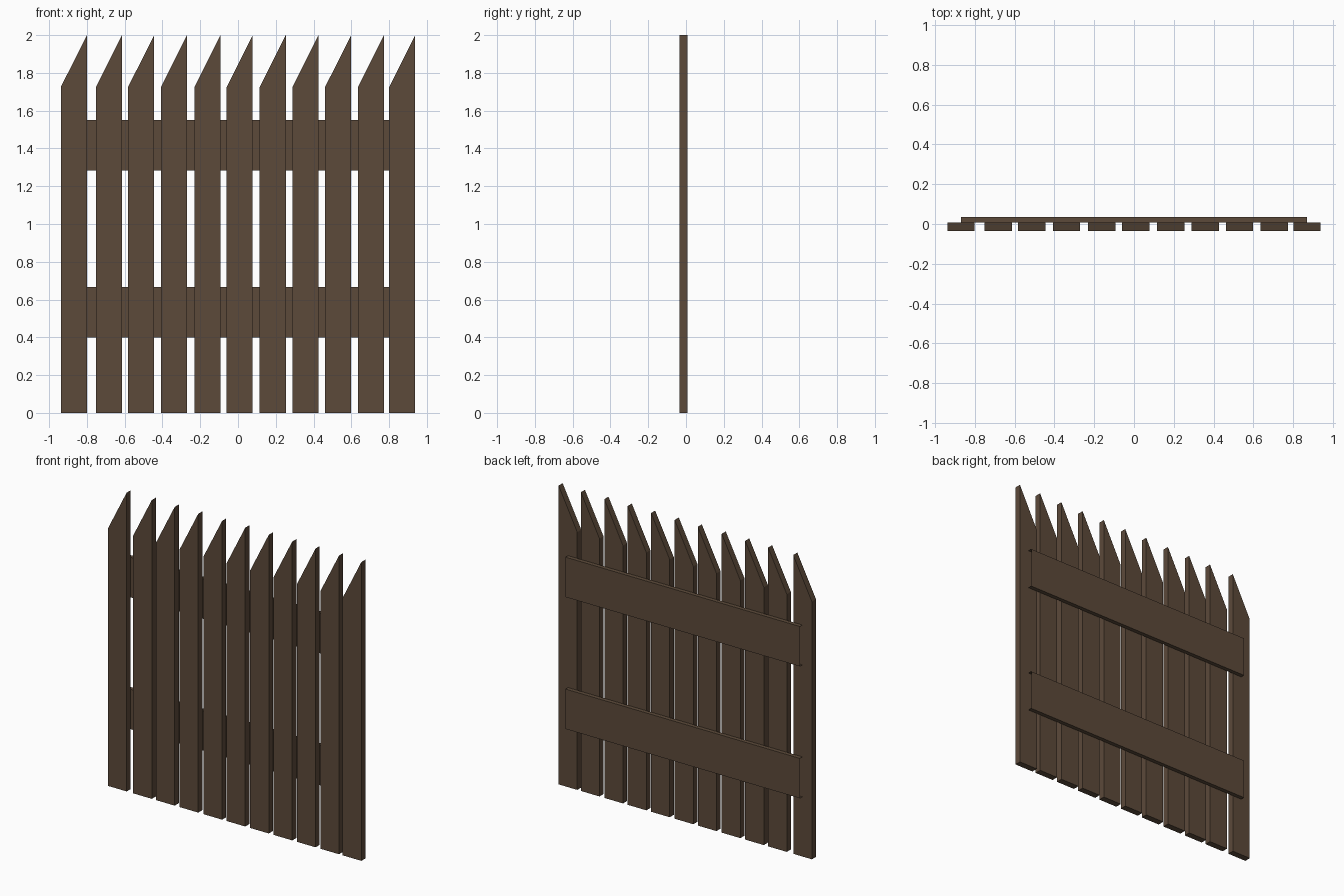
import bpy, bmesh

if "Cube" in bpy.data.objects:
    bpy.data.objects.remove(bpy.data.objects["Cube"])

wood = bpy.data.materials.new("dark_brown_wood")
wood.diffuse_color = (0.107, 0.068, 0.042, 1)
wood.use_nodes = True
wood.node_tree.nodes["Principled BSDF"].inputs["Base Color"].default_value = wood.diffuse_color


def make_object(name, bm):
    bmesh.ops.recalc_face_normals(bm, faces=bm.faces)
    mesh = bpy.data.meshes.new(name)
    bm.to_mesh(mesh)
    bm.free()
    mesh.materials.append(wood)
    obj = bpy.data.objects.new(name, mesh)
    bpy.context.collection.objects.link(obj)
    return obj


def extrude_profile(name, profile, depth):
    """Extrude a closed 3D profile along a vector, keeping both caps."""
    bm = bmesh.new()
    face = bm.faces.new([bm.verts.new(p) for p in profile])
    new = bmesh.ops.extrude_face_region(bm, geom=[face], use_keep_orig=True)["geom"]
    bmesh.ops.translate(bm, vec=depth, verts=[g for g in new if isinstance(g, bmesh.types.BMVert)])
    return bm


Y_FRONT, Y_MID, Y_BACK = -0.035, 0.008, 0.035
WIDTH = 0.138

# Pickets: upright boards with a slanted top, slightly uneven spacing
lefts = [-0.938, -0.752, -0.582, -0.408, -0.231, -0.060, 0.115, 0.288, 0.461, 0.635, 0.800]
for i, x in enumerate(lefts):
    r = x + WIDTH
    profile = [(x, Y_FRONT, 0), (r, Y_FRONT, 0), (r, Y_FRONT, 2.0), (x, Y_FRONT, 1.725)]
    make_object(f"picket_{i + 1}", extrude_profile("picket", profile, (0, Y_MID - Y_FRONT, 0)))

# Rails: two horizontal boards behind the pickets, open at both ends
for name, z0, z1 in (("lower_rail", 0.40, 0.667), ("upper_rail", 1.283, 1.55)):
    profile = [(-0.868, Y_MID, z0), (-0.868, Y_BACK, z0), (-0.868, Y_BACK, z1), (-0.868, Y_MID, z1)]
    bm = extrude_profile(name, profile, (1.736, 0, 0))
    bmesh.ops.recalc_face_normals(bm, faces=bm.faces)
    ends = [f for f in bm.faces if abs(f.normal.x) > 0.9]
    bmesh.ops.delete(bm, geom=ends, context='FACES_ONLY')
    make_object(name, bm)
